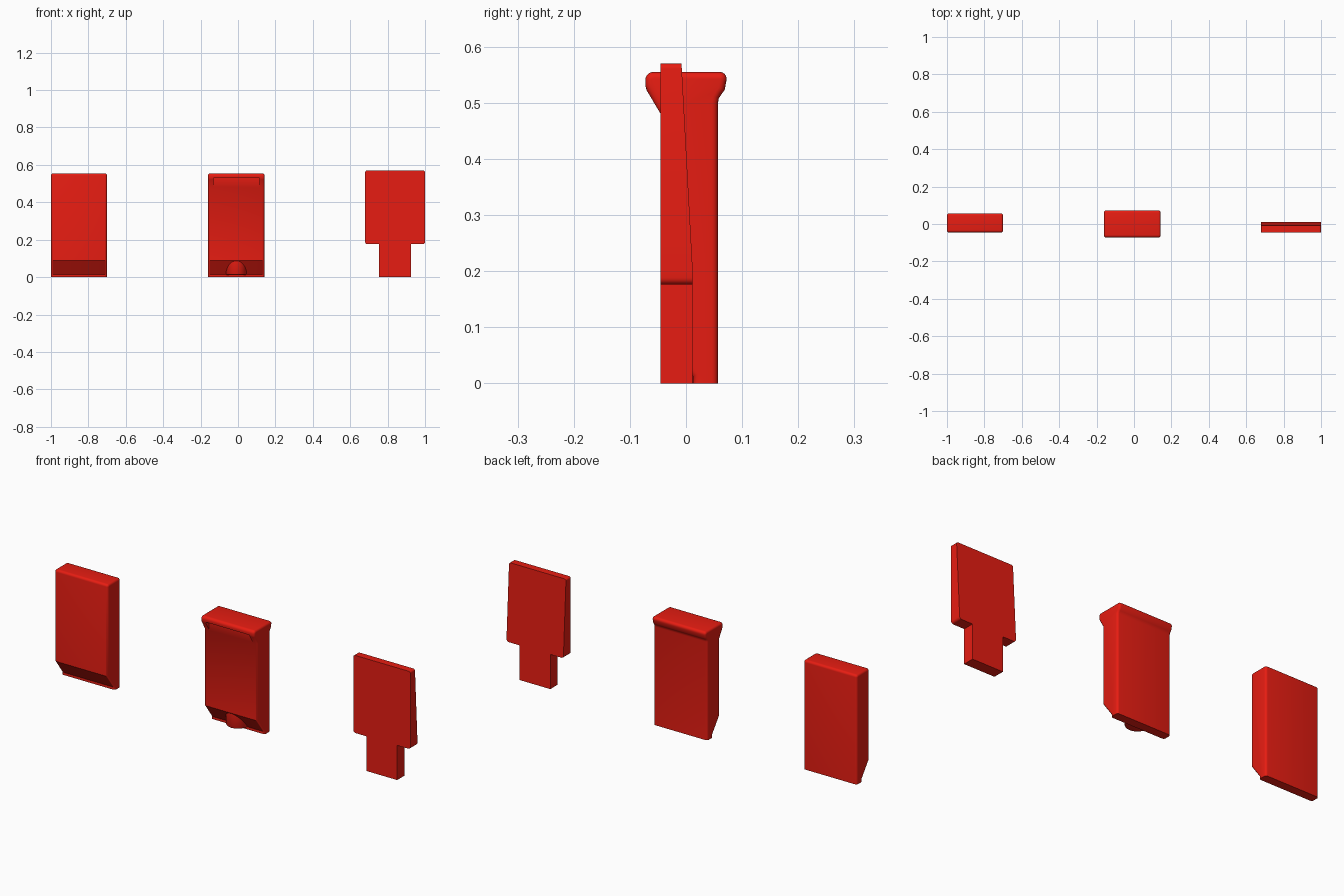
import bpy, bmesh, math
from mathutils import Vector

if "Cube" in bpy.data.objects:
    bpy.data.objects.remove(bpy.data.objects["Cube"])

red = bpy.data.materials.new("red_plastic")
red.diffuse_color = (0.8, 0.012, 0.006, 1)
red.use_nodes = True
red.node_tree.nodes["Principled BSDF"].inputs["Base Color"].default_value = red.diffuse_color


def loft(name, rings):
    """Closed solid from a stack of equal-length rings."""
    bm = bmesh.new()
    vs = [[bm.verts.new(p) for p in r] for r in rings]
    n = len(vs[0])
    for a, b in zip(vs, vs[1:]):
        for i in range(n):
            j = (i + 1) % n
            bm.faces.new((a[i], a[j], b[j], b[i]))
    bm.faces.new(vs[0])
    bm.faces.new(vs[-1])
    bmesh.ops.recalc_face_normals(bm, faces=bm.faces)
    me = bpy.data.meshes.new(name)
    bm.to_mesh(me)
    bm.free()
    me.materials.append(red)
    ob = bpy.data.objects.new(name, me)
    bpy.context.collection.objects.link(ob)
    return ob


def select(ob):
    bpy.ops.object.select_all(action='DESELECT')
    ob.select_set(True)
    bpy.context.view_layer.objects.active = ob


def smooth(ob):
    select(ob)
    bpy.ops.object.shade_smooth_by_angle(angle=math.radians(32))


def inset(prof, d):
    """Shrink a counter-clockwise profile by d, keeping the base on z = 0."""
    out = []
    for i, p in enumerate(prof):
        p = Vector(p)
        e1 = (p - Vector(prof[i - 1])).normalized()
        e2 = (Vector(prof[(i + 1) % len(prof)]) - p).normalized()
        n1, n2 = Vector((-e1.y, e1.x)), Vector((-e2.y, e2.x))
        q = p + (n1 + n2) * (d / (1 + n1.dot(n2)))
        out.append((q.x, 0 if p.y == 0 else q.y))
    return out


def rounded_slab(name, prof, x0, x1, r=0.011, steps=4):
    """Sweep a side profile along x with rounded end edges."""
    ends = [(r * (1 - math.sin(a)), r * (1 - math.cos(a)))
            for a in (math.pi / 2 * i / steps for i in range(steps + 1))]
    # ends: (inset, distance from the end cap)
    secs = [(x0 + t, d) for d, t in ends] + [(x1 - t, d) for d, t in reversed(ends)]
    return loft(name, [[(x, y, z) for y, z in inset(prof, d)] for x, d in secs])


def arc(cx, cz, r, a0, a1, n=5):
    return [(cx + r * math.cos(math.radians(a0 + (a1 - a0) * i / n)),
             cz + r * math.sin(math.radians(a0 + (a1 - a0) * i / n))) for i in range(n + 1)]


F, B, TOP = -0.045, 0.057, 0.555
foot = [(F, 0.09), (0.012, 0.013), (0.012, 0), (B, 0)]

# Plain slab with chamfered foot
plain = rounded_slab("plain_slab", foot + arc(B - .012, TOP - .012, .012, 0, 90)
                     + arc(F + .012, TOP - .012, .012, 90, 180), -1.0, -0.7)
smooth(plain)

# Middle slab with flared head
head = [(B, 0.5), (0.0585, 0.508), (0.063, 0.515), (0.069, 0.523)]
head += arc(.06, TOP - .0125, .0125, -20, 90)
head += arc(-.058, TOP - .0145, .0145, 90, 180) + [(-0.0725, 0.531), (-0.070, 0.522), (F, 0.48)]
lipped = rounded_slab("lipped_slab", foot + head, -0.16, 0.142)

# Recess under the front lip, leaving a gusset at each end
cut = loft("recess_cutter", [[(x, y, z) for y, z in
           ((-0.1, 0.4), (F - 0.0002, 0.4), (F - 0.0002, 0.53), (-0.1, 0.53))]
           for x in (-0.13, 0.115)])
cut.hide_render = True
mod = lipped.modifiers.new("recess", 'BOOLEAN')
mod.operation, mod.solver, mod.object = 'DIFFERENCE', 'EXACT', cut
select(lipped)
bpy.ops.object.modifier_apply(modifier="recess")
bpy.data.objects.remove(cut)
smooth(lipped)

# Upright peg standing out of the chamfer
peg = loft("peg", [[(-0.009 + r * math.cos(2 * math.pi * i / 40),
                     0.013 + r * math.sin(2 * math.pi * i / 40) * (1 if i > 20 else 0.7), z)
                    for i in range(40)]
                   for r, z in ((.050, .012), (.054, .014), (.056, .018), (.056, .088))])
smooth(peg)

# Wedge plate with narrow tab, tapering toward the top
c = 0.84
half = [(c + .086, 0), (c + .086, .176)] + arc(.988, .188, .012, -90, 0) + [(1.0, .2)]
half += arc(.991, .561, .009, 0, 90)
outline = half[:]
outline += [(2 * c - x, z) for x, z in reversed(half)]


def back(z):
    return 0.012 - 0.02 * max(0, z - 0.2) / 0.37


wedge = loft("tapered_plate", [[(x, F, z) for x, z in outline],
                               [(x, back(z), z) for x, z in outline]])
smooth(wedge)
